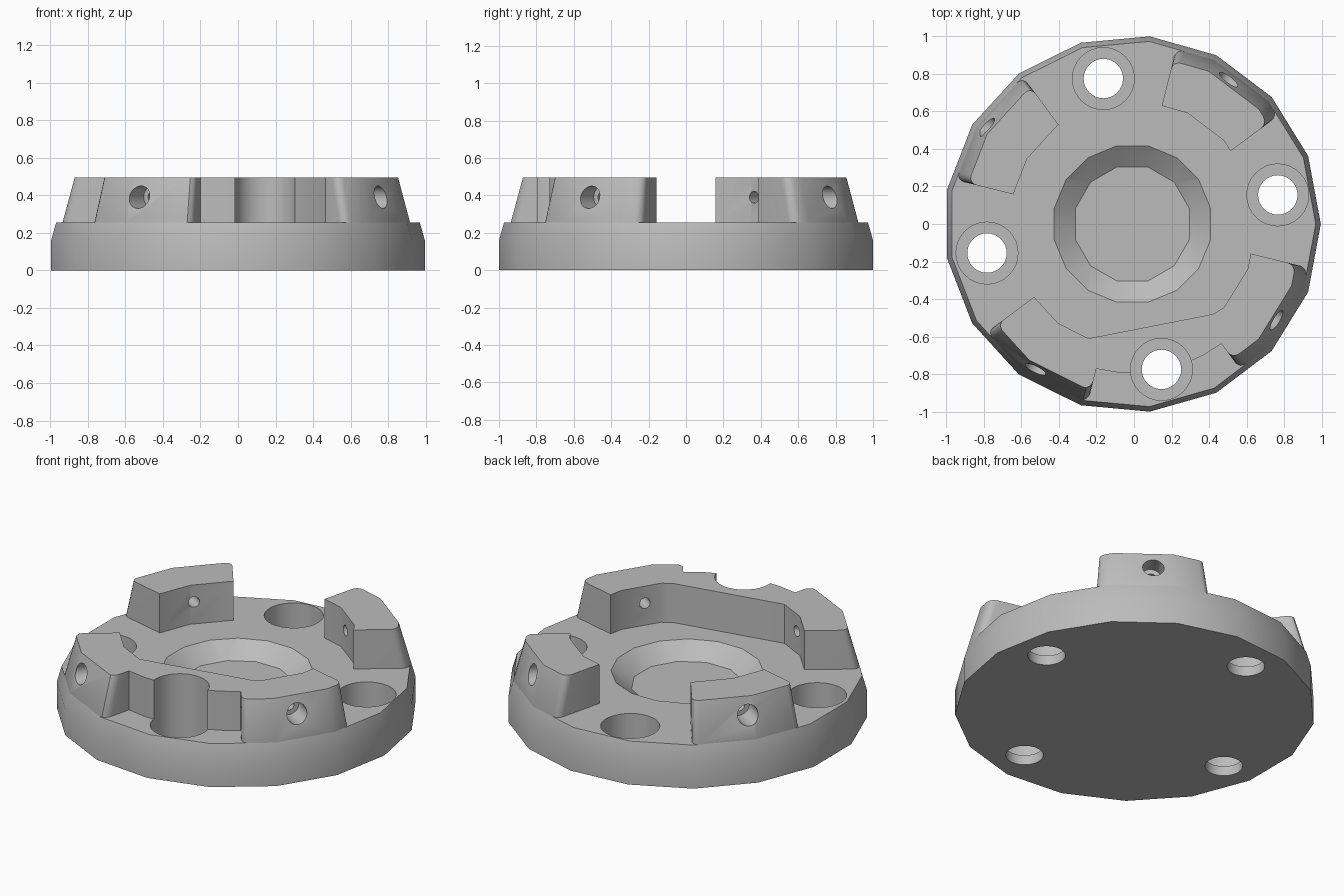
import bpy, bmesh, math
from mathutils import Matrix, Vector

cube = bpy.data.objects.get("Cube")
if cube:
    bpy.data.objects.remove(cube)

SIDES = 17
STEP = math.tau / SIDES
SHIFT = Vector((-0.0086, 0, 0))
DECK, TOP = 0.255, 0.495
R_BASE, R_DECK, R_TOP = 1.004, 0.977, 0.91

steel = bpy.data.materials.new("plain grey")
steel.use_nodes = True
grey = (0.5, 0.5, 0.5, 1)
steel.diffuse_color = grey
steel.node_tree.nodes["Principled BSDF"].inputs["Base Color"].default_value = grey


def make(name, bm):
    bmesh.ops.recalc_face_normals(bm, faces=bm.faces)
    mesh = bpy.data.meshes.new(name)
    bm.to_mesh(mesh)
    bm.free()
    mesh.materials.append(steel)
    ob = bpy.data.objects.new(name, mesh)
    bpy.context.collection.objects.link(ob)
    return ob


def loft(name, rings, matrix=None):
    """Closed solid through rings that share one point count."""
    bm = bmesh.new()
    loops = [[bm.verts.new(p) for p in ring] for ring in rings]
    n = len(loops[0])
    for a, b in zip(loops, loops[1:]):
        for i in range(n):
            j = (i + 1) % n
            bm.faces.new((a[i], a[j], b[j], b[i]))
    bm.faces.new(loops[0][::-1])
    bm.faces.new(loops[-1])
    bm.transform(Matrix.Translation(SHIFT) @ (matrix or Matrix()))
    return make(name, bm)


def circle(r, z, n, start=0.0):
    return [(r * math.cos(start + math.tau * i / n),
             r * math.sin(start + math.tau * i / n), z) for i in range(n)]


def lathe(name, profile, n, matrix=None):
    return loft(name, [circle(r, z, n) for r, z in profile], matrix)


def cut(ob, cutters):
    bpy.context.view_layer.objects.active = ob
    for c in cutters:
        mod = ob.modifiers.new("cut", 'BOOLEAN')
        mod.operation, mod.solver, mod.object = 'DIFFERENCE', 'EXACT', c
        bpy.ops.object.modifier_apply(modifier=mod.name)


def polar(r, a):
    return (r * math.cos(a), r * math.sin(a))


def facet(r, a):
    """Point on the many-sided outline of corner radius r."""
    off = a % STEP - STEP / 2
    return polar(r * math.cos(STEP / 2) / math.cos(off), a)


def arc(r, a0, a1):
    """Outline points from a0 to a1, including the corners between."""
    k0, k1 = math.floor(a0 / STEP) + 1, math.ceil(a1 / STEP)
    return [facet(r, a) for a in [a0] + [k * STEP for k in range(k0, k1)] + [a1]]


HALF = math.radians(19.7)
ROUND = 0.045


def jaw_outer(c, r):
    """Outer edge of a jaw with rounded ends."""
    def corner(a, sign):
        pts = []
        for i in range(4):
            t = i / 4 * math.pi / 2
            pts.append(facet(r - ROUND * (1 - math.sin(t)),
                             a + sign * ROUND * (1 - math.cos(t)) / r))
        return pts
    a0, a1 = c - HALF, c + HALF
    gap = ROUND / r
    return corner(a0, 1) + arc(r, a0 + gap, a1 - gap) + corner(a1, -1)[::-1]


def jaw_inner(c):
    return arc(0.66, c - HALF, c + HALF)[::-1]


def jaw_outline(c):
    return lambda r: jaw_outer(c, r) + jaw_inner(c)


def crown_outline(c0, c1):
    """Two jaws joined by a wall with a recessed front."""
    def outline(r):
        a0, a1 = c0 + HALF, c1 - HALF
        recess = [polar(0.795, a0 + (a1 - a0) * i / 6) for i in range(7)]
        inner1 = [p for p in jaw_inner(c1) if p[0] > 0.45]
        inner0 = [p for p in jaw_inner(c0) if p[0] < -0.26]
        wall = [(0.43, -0.48), (-0.235, -0.61)]
        return jaw_outer(c0, r) + recess + jaw_outer(c1, r) + inner1 + wall + inner0
    return outline


def crown_part(name, outline):
    levels = ((R_DECK - 0.002, DECK - 0.01), (R_DECK, DECK), (R_TOP, TOP))
    return loft(name, [[(x, y, z) for x, y in outline(r)] for r, z in levels])


# Base disc with a tapered rim
base = lathe("base_disc", [(R_BASE, 0), (R_BASE, 0.16), (R_DECK, DECK)], SIDES)

# Raised jaws, the front two joined by a wall
centres = [math.radians(56.3 + 90 * k) for k in range(4)]
crowns = [crown_part("back_left_jaw", jaw_outline(centres[0])),
          crown_part("back_right_jaw", jaw_outline(centres[1])),
          crown_part("front_crown", crown_outline(centres[2], centres[3]))]

# Central dished recess
bm = bmesh.new()
for p in circle(0.425, DECK, 16, math.pi / 16) + circle(0.45, DECK + 0.02, 16, math.pi / 16) \
        + circle(0.315, 0.17, 12, math.pi / 12):
    bm.verts.new(Vector(p) + SHIFT)
bmesh.ops.convex_hull(bm, input=bm.verts)
dish = make("dish_cutter", bm)

# Counterbored mounting holes
bores = []
for k in range(4):
    x, y = polar(0.79, math.radians(11.3 + 90 * k))
    bores.append(lathe("bore_cutter", [(0.105, -0.1), (0.105, 0.06), (0.165, 0.06), (0.165, 0.7)],
                       32, Matrix.Translation((x, y, 0))))

# Stepped radial screw holes through the jaws
screws = [lathe("screw_cutter", [(0.032, 0.5), (0.032, 0.8), (0.06, 0.8), (0.06, 1.2)], 24,
                Matrix.Translation((0, 0, 0.39)) @ Matrix.Rotation(c, 4, 'Z')
                @ Matrix.Rotation(math.pi / 2, 4, 'Y')) for c in centres]

cut(base, [dish] + bores)
cut(crowns[0], [screws[0]])
cut(crowns[1], [screws[1]])
cut(crowns[2], [screws[2], screws[3], bores[3]])
for c in [dish] + bores + screws:
    bpy.data.objects.remove(c)

# Smooth round walls, keep sharp edges
bpy.ops.object.select_all(action='DESELECT')
for ob in [base] + crowns:
    ob.select_set(True)
bpy.context.view_layer.objects.active = base
bpy.ops.object.shade_smooth_by_angle(angle=math.radians(30))
